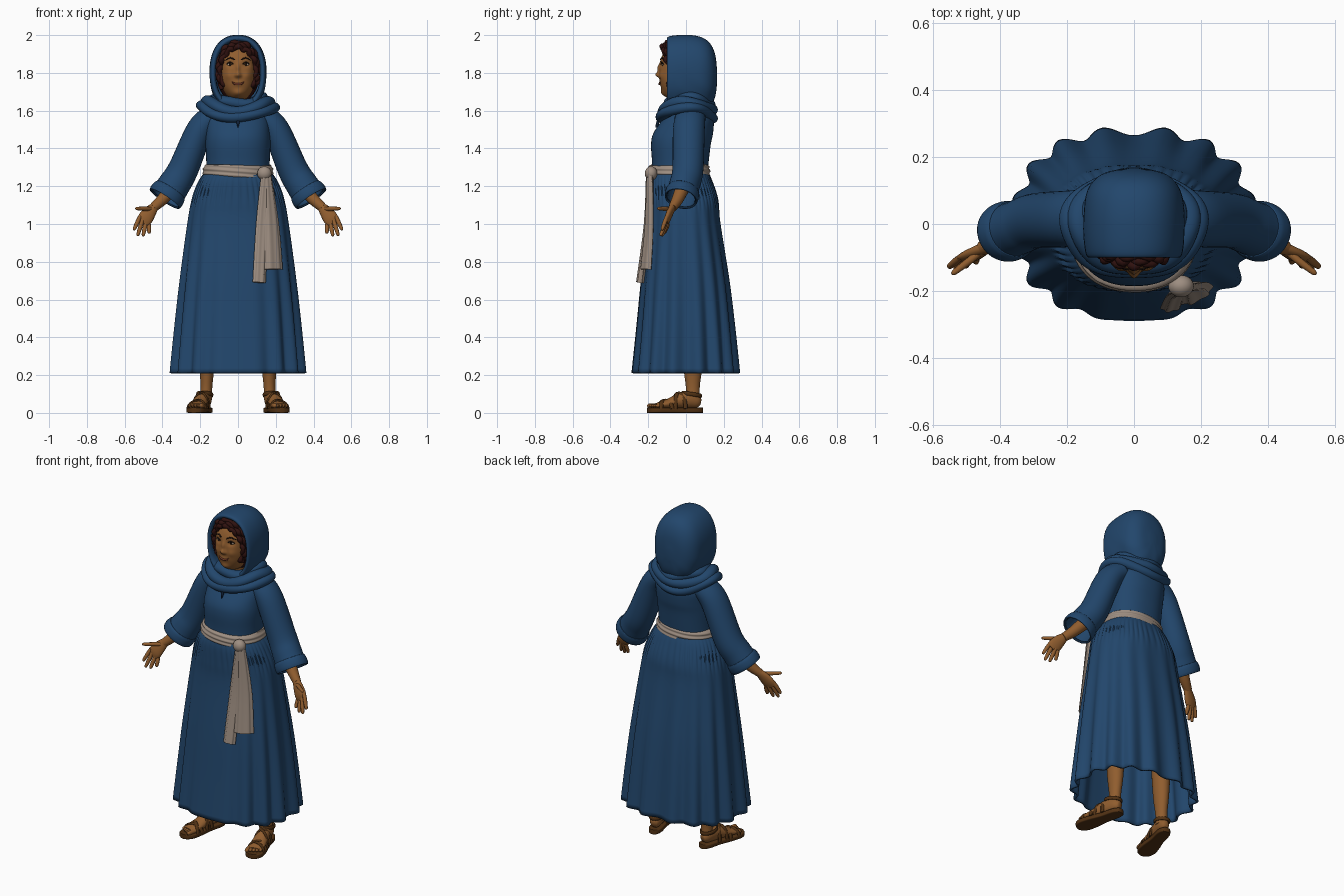
import bpy, bmesh, math
from math import sin, cos, pi, exp
from mathutils import Vector

if "Cube" in bpy.data.objects:
    bpy.data.objects.remove(bpy.data.objects["Cube"])


def colour(name, r, g, b):
    m = bpy.data.materials.new(name)
    m.use_nodes = True
    m.diffuse_color = (r, g, b, 1)
    bsdf = next(n for n in m.node_tree.nodes if n.type == 'BSDF_PRINCIPLED')
    bsdf.inputs["Base Color"].default_value = (r, g, b, 1)
    bsdf.inputs["Roughness"].default_value = 0.9
    return m


BLUE = colour("blue cloth", 0.016, 0.062, 0.15)
SHADE = colour("dark blue cloth", 0.005, 0.015, 0.04)
LINEN = colour("pale linen", 0.34, 0.27, 0.22)
SKIN = colour("brown skin", 0.28, 0.11, 0.028)
HAIR = colour("dark red hair", 0.03, 0.006, 0.005)
LEATHER = colour("sandal leather", 0.085, 0.032, 0.007)
WHITE = colour("eye white", 0.45, 0.36, 0.27)
DARK = colour("iris brown", 0.012, 0.006, 0.004)
LIP = colour("lip red", 0.16, 0.04, 0.02)


def finish(name, bm, mat, mirror=False, thick=0, angle=60):
    bmesh.ops.recalc_face_normals(bm, faces=bm.faces)
    me = bpy.data.meshes.new(name)
    bm.to_mesh(me)
    bm.free()
    me.materials.append(mat)
    ob = bpy.data.objects.new(name, me)
    bpy.context.collection.objects.link(ob)
    if thick:
        mod = ob.modifiers.new("thickness", 'SOLIDIFY')
        mod.thickness, mod.offset = thick, 0
    if mirror:
        ob.modifiers.new("mirror", 'MIRROR').use_mirror_merge = False
    bpy.ops.object.select_all(action='DESELECT')
    ob.select_set(True)
    bpy.context.view_layer.objects.active = ob
    bpy.ops.object.shade_smooth_by_angle(angle=math.radians(angle))
    return ob


def skin_rings(bm, rings, caps=True, closed=False):
    rows = [[bm.verts.new(p) for p in r] for r in rings]
    n = len(rows[0])
    pairs = list(zip(rows, rows[1:])) + ([(rows[-1], rows[0])] if closed else [])
    for a, b in pairs:
        for i in range(n):
            j = (i + 1) % n
            bm.faces.new((a[i], a[j], b[j], b[i]))
    if caps and not closed:
        bm.faces.new(rows[0])
        bm.faces.new(rows[-1])


def smooth(rows, k):
    """Catmull-Rom through rows of numbers"""
    pts = [rows[0]] + list(rows) + [rows[-1]]
    out = []
    for a, b, c, d in zip(pts, pts[1:], pts[2:], pts[3:]):
        for s in range(k):
            t = s / k
            out.append([q + t / 2 * (r - p + t * (2*p - 5*q + 4*r - w + t * (3*(q - r) + w - p)))
                        for p, q, r, w in zip(a, b, c, d)])
    return out + [list(rows[-1])]


def oval(a, rx, ry, n=2.0):
    c, s = cos(a), sin(a)
    return (math.copysign(abs(c) ** (2 / n), c) * rx, math.copysign(abs(s) ** (2 / n), s) * ry)


def angles(n):
    return [2 * pi * i / n for i in range(n)]


def tube(bm, rows, up=(0, -1, 0), n=16, k=4, power=2.0, caps=True, closed=False, ripple=0):
    """Sweep an oval along rows of x, y, z, radius across, radius along up"""
    rows = rows if closed else smooth(rows, k)
    pts = [Vector(r[:3]) for r in rows]
    m, rings = len(pts), []
    for i, r in enumerate(rows):
        t = pts[(i + 1) % m] - pts[i - 1] if closed else pts[min(i + 1, m - 1)] - pts[max(i - 1, 0)]
        side = t.normalized().cross(Vector(up)).normalized()
        other = side.cross(t).normalized()
        ring = []
        for a in angles(n):
            u, w = oval(a, r[3], r[4], power)
            f = 1 + ripple * cos(6 * a)
            ring.append(pts[i] + side * u * f + other * w * f)
        rings.append(ring)
    skin_rings(bm, rings, caps, closed)


def make_tube(name, rows, mat, mirror=False, thick=0, **kw):
    bm = bmesh.new()
    tube(bm, rows, **kw)
    return finish(name, bm, mat, mirror, thick)


def ball(name, mat, centre, size, mirror=False, shape=None, seg=24):
    bm = bmesh.new()
    bmesh.ops.create_uvsphere(bm, u_segments=seg, v_segments=seg * 2 // 3, radius=1)
    for v in bm.verts:
        if shape:
            v.co = shape(v.co)
        else:
            v.co = Vector(c + s * q for c, s, q in zip(centre, size, v.co))
    return finish(name, bm, mat, mirror)


# Skirt: flared, fluted at the hem, gathered at the waist, flat at the front
SKIRT = [(1.27, -.035, .172, .15), (1.22, -.03, .205, .165), (1.12, -.015, .24, .18),
         (1.0, -.01, .263, .187), (.7, -.003, .30, .225), (.45, 0, .325, .25), (.21, 0, .345, .272)]
rings = []
for z, cy, rx, ry in smooth(SKIRT, 6):
    drop = (1.27 - z) / 1.06
    ring = []
    for a in angles(192):
        front = 1 - exp(-((a - 1.5 * pi) / .4) ** 2)
        f = 1 - .05 * drop * front * cos(16 * a) + .04 * (1 - front) * drop
        f += .018 * cos(48 * a) * exp(-((z - 1.17) / .07) ** 2)
        x, y = oval(a, rx, ry, 2.4)
        ring.append((x * f, cy + y * f, z))
    rings.append(ring)
bm = bmesh.new()
skin_rings(bm, rings, caps=False)
finish("skirt", bm, BLUE, thick=.012)

# Bodice
BODICE = [(1.25, -.035, .168, .145), (1.33, -.03, .168, .15), (1.42, -.027, .172, .158), (1.48, -.015, .17, .158),
          (1.55, .01, .165, .137), (1.6, .02, .14, .11), (1.64, .02, .1, .085)]
bm = bmesh.new()
skin_rings(bm, [[(p[0], cy + p[1], z) for p in (oval(a, rx, ry, 2.3) for a in angles(64))]
                for z, cy, rx, ry in smooth(BODICE, 5)])
finish("bodice", bm, BLUE)
make_tube("neck_slit", [(0, -.137, 1.56, .012, .008), (0, -.15, 1.535, .008, .008), (0, -.156, 1.51, .002, .006)], SHADE)

# Sash: wrapped belt, knot and two hanging tails
bm = bmesh.new()
rings = []
for i in range(17):
    z = 1.237 + .075 * i / 16
    puff = .012 * sin(pi * i / 16) ** .5
    rings.append([(p[0], -.037 + p[1], z + .004 * sin(2 * a)) for a in angles(72)
                  for p in [oval(a, .174 + puff + .003 * sin(i * 1.2 + 2 * a), .152 + puff + .003 * sin(i * 1.2 + 2 * a), 2.2)]])
skin_rings(bm, rings)
finish("sash_belt", bm, LINEN)
ball("sash_knot", LINEN, (.14, -.185, 1.268), (.038, .033, .037))
make_tube("sash_tail_long", [(.145, -.195, 1.27, .02, .015), (.128, -.207, 1.0, .03, .013), (.112, -.243, .69, .032, .018)],
          LINEN, up=(.25, -1, 0), n=36, ripple=.12)
make_tube("sash_tail_short", [(.155, -.19, 1.27, .02, .016), (.178, -.195, 1.0, .04, .014), (.188, -.212, .76, .05, .018)],
          LINEN, up=(.55, -1, 0), n=36, ripple=.12)

# Sleeves with turned cuffs
make_tube("sleeves", [(.13, .025, 1.57, .06, .075), (.2, .015, 1.5, .068, .08), (.29, .01, 1.29, .076, .078),
                      (.34, -.008, 1.205, .081, .077), (.383, -.025, 1.14, .086, .078)],
          BLUE, mirror=True, thick=.008, n=32, k=6, caps=False)
make_tube("cuffs", [(.358, -.015, 1.178, .085, .08), (.366, -.018, 1.166, .091, .085), (.38, -.024, 1.146, .093, .086),
                    (.388, -.027, 1.134, .09, .082)], BLUE, mirror=True, thick=.008, n=32, caps=False)

# Forearms and open hands
bm = bmesh.new()
tube(bm, [(.33, -.01, 1.21, .04, .04), (.4, -.045, 1.13, .031, .031), (.45, -.072, 1.085, .024, .022)])
tube(bm, [(.435, -.066, 1.1, .02, .018), (.465, -.083, 1.065, .034, .018), (.49, -.097, 1.03, .04, .016),
          (.505, -.104, 1.005, .032, .009)])
FINGERS = [((.523, -.105, 1.03), (.552, -.128, .967)), ((.508, -.106, 1.013), (.532, -.135, .937)),
           ((.49, -.102, .998), (.503, -.128, .935)), ((.472, -.097, .995), (.47, -.115, .95)),
           ((.465, -.09, 1.08), (.543, -.15, 1.082))]
for a, b in FINGERS:
    a, b = Vector(a), Vector(b)
    tube(bm, [(*a.lerp(b, t), r, r) for t, r in ((-.2, .01), (.3, .0115), (.8, .0095), (.95, .007), (1, .002))], n=10)
finish("arms_and_hands", bm, SKIN, mirror=True)


# Feet: u across, v forward from the heel, toes turned out
def foot(u, v, z):
    return (.165 + .24 * v + .97 * u, .075 - .97 * v + .24 * u, z)


UP, AHEAD = (0, 0, 1), (.24, -.97, 0)
bm = bmesh.new()
tube(bm, [(.165, .03, .9, .075, .085), (.165, .035, .45, .052, .06), (.165, .036, .25, .04, .05),
          (.167, .036, .14, .031, .037), (.17, .036, .07, .033, .038)], n=24)
tube(bm, [(*foot(0, v, z), ra, rb) for v, z, ra, rb in (
    (0, .055, .018, .02), (.02, .06, .03, .036), (.06, .07, .036, .046), (.11, .065, .037, .041),
    (.16, .052, .042, .029), (.21, .043, .045, .019), (.245, .038, .042, .012))], up=UP, n=24)
for i in range(5):
    u, end = .035 - .0175 * i, .25 + .0065 * i
    r = .009 + .003 * (i == 4)
    tube(bm, [(*foot(u, v, .038), q, q) for v, q in ((.22, r), (end - .01, r), (end, r * .7), (end + .005, .002))], up=UP, n=10)
finish("legs_and_feet", bm, SKIN, mirror=True)

bm = bmesh.new()
tube(bm, [(*foot(0, v, .014), w, .014) for v, w in (
    (-.014, .008), (-.005, .026), (.03, .038), (.1, .039), (.18, .05), (.24, .052), (.275, .037), (.288, .012))],
    up=UP, n=32, power=6)
for v, w, h, skew in ((.205, .049, .043, .02), (.19, .048, .047, -.025), (.125, .041, .082, .02), (.115, .041, .085, -.025)):
    tube(bm, [(*foot(w * cos(a), v + skew * cos(a), .022 + h * sin(a)), .006, .011)
              for a in [pi * i / 12 for i in range(13)]], up=AHEAD, n=10, k=1)
tube(bm, [(*foot(.04 * cos(a), .046 + .05 * sin(a), .098 + .008 * sin(a)), .005, .011) for a in angles(28)],
     up=UP, n=10, closed=True)
finish("sandals", bm, LEATHER, mirror=True)

# Head: rounded block with soft bumps pushed out of the face: x, z, width, height, depth
BUMPS = [(0, 1.79, .013, .014, .022), (0, 1.825, .010, .024, .012), (0, 1.745, .024, .012, .006), (0, 1.69, .032, .02, .014)]
for s in (-1, 1):
    BUMPS += [(s * .042, 1.843, .018, .012, -.010), (s * .05, 1.785, .02, .02, .006), (s * .014, 1.785, .007, .007, .006),
              (s * .04, 1.87, .022, .01, .004)]


def relief(x, z):
    return sum(d * exp(-((x - bx) / w) ** 2 - ((z - bz) / h) ** 2) for bx, bz, w, h, d in BUMPS)


def face_y(x, z):
    q = 1 - abs(x / .095) ** 2.6 - abs((z - 1.8) / .15) ** 2.6
    return -.02 - .12 * max(q, 0) ** (1 / 2.6) - relief(x, z)


def head_shape(p):
    p = p / sum(abs(c) ** 2.6 for c in p) ** (1 / 2.6)
    x, y, z = p.x * .095, -.02 + p.y * .12, 1.8 + p.z * .15
    if p.y < 0:
        y -= relief(x, z) * min(1, -3 * p.y)
    return Vector((x * (1 - .25 * max(0, -p.z) ** 2), y, z))


ball("head", SKIN, None, None, shape=head_shape, seg=112)
make_tube("neck", [(0, .02, 1.55, .06, .06), (0, .005, 1.63, .052, .052), (0, -.015, 1.7, .052, .052)], SKIN, n=24)
eye = face_y(.042, 1.845)
ball("eyes", WHITE, (.042, eye + .007, 1.845), (.017, .011, .0095), True)
ball("irises", DARK, (.041, eye - .002, 1.845), (.0075, .004, .008), True, seg=16)


def face_line(name, points, r, mat, mirror=False):
    rows = [(x, face_y(x, z), z, r * f, r * f) for x, z, f in smooth(points, 4)]
    make_tube(name, rows, mat, mirror, up=UP, n=8, k=1)


face_line("eyebrows", [(.017, 1.869, .7), (.04, 1.879, 1), (.066, 1.868, .4)], .0045, DARK, True)
face_line("upper_lids", [(.024, 1.846, .6), (.042, 1.856, 1), (.061, 1.845, .6)], .004, DARK, True)
face_line("mouth", [(-.034, 1.754, .3), (-.018, 1.743, 1), (0, 1.741, 1.1), (.018, 1.743, 1), (.034, 1.754, .3)], .0055, LIP)

# Hair: mass under the hood and wavy locks framing the face
ball("hair_mass", HAIR, (0, 0, 1.80), (.116, .1, .16))
bm = bmesh.new()
for k in range(3):
    rows = []
    for i in range(61):
        a = -.75 + (pi + 1.5) * i / 60
        wave = .006 * sin(i * .9 + 2.1 * k)
        r = .013 + .003 * sin(i * 1.3 + k)
        rows.append(((.093 + .008 * k + wave) * cos(a), -.085 - .035 * max(0, sin(a)) + .012 * k - wave,
                     1.815 + (.12 + .012 * k + wave) * sin(a), r, r))
    tube(bm, rows, n=10, k=1)
finish("hair_locks", bm, HAIR)

# Hood: rings from the face opening back to the crown, with faint folds
HOOD = [(-.04, 1.8, .116, .165), (-.085, 1.8, .119, .167), (-.1, 1.8, .13, .18), (-.09, 1.8, .143, .193), (-.04, 1.8, .15, .2),
        (.03, 1.8, .15, .2), (.09, 1.795, .142, .19), (.13, 1.79, .119, .163), (.155, 1.785, .08, .11), (.165, 1.78, .02, .03)]
rings = []
for y, cz, rx, rz in smooth(HOOD, 5):
    ring = []
    for a in angles(72):
        x, z = oval(a, rx, rz, 2.3)
        f = 1 + .012 * sin(9 * a + 40 * y) * max(0, -sin(a) + .3) * (y > -.05)
        ring.append((x * f, y, cz + z * f))
    rings.append(ring)
bm = bmesh.new()
skin_rings(bm, rings, caps=False)
bm.faces.new([v for v in bm.verts][-72:])
finish("hood", bm, BLUE)

# Scarf folds draped around the neck
bm = bmesh.new()
for rx, ry, cy, z0, dz, r in ((.125, .105, .015, 1.65, .015, .032), (.163, .125, .005, 1.622, .024, .035), (.192, .135, 0, 1.592, .03, .03)):
    tube(bm, [(rx * cos(a), cy + ry * sin(a), z0 + dz * cos(2 * a) + .007 * sin(3 * a + 60 * rx),
               r + .004 * sin(5 * a), r * .9) for a in angles(72)], up=UP, n=20, closed=True)
finish("scarf_folds", bm, BLUE)
